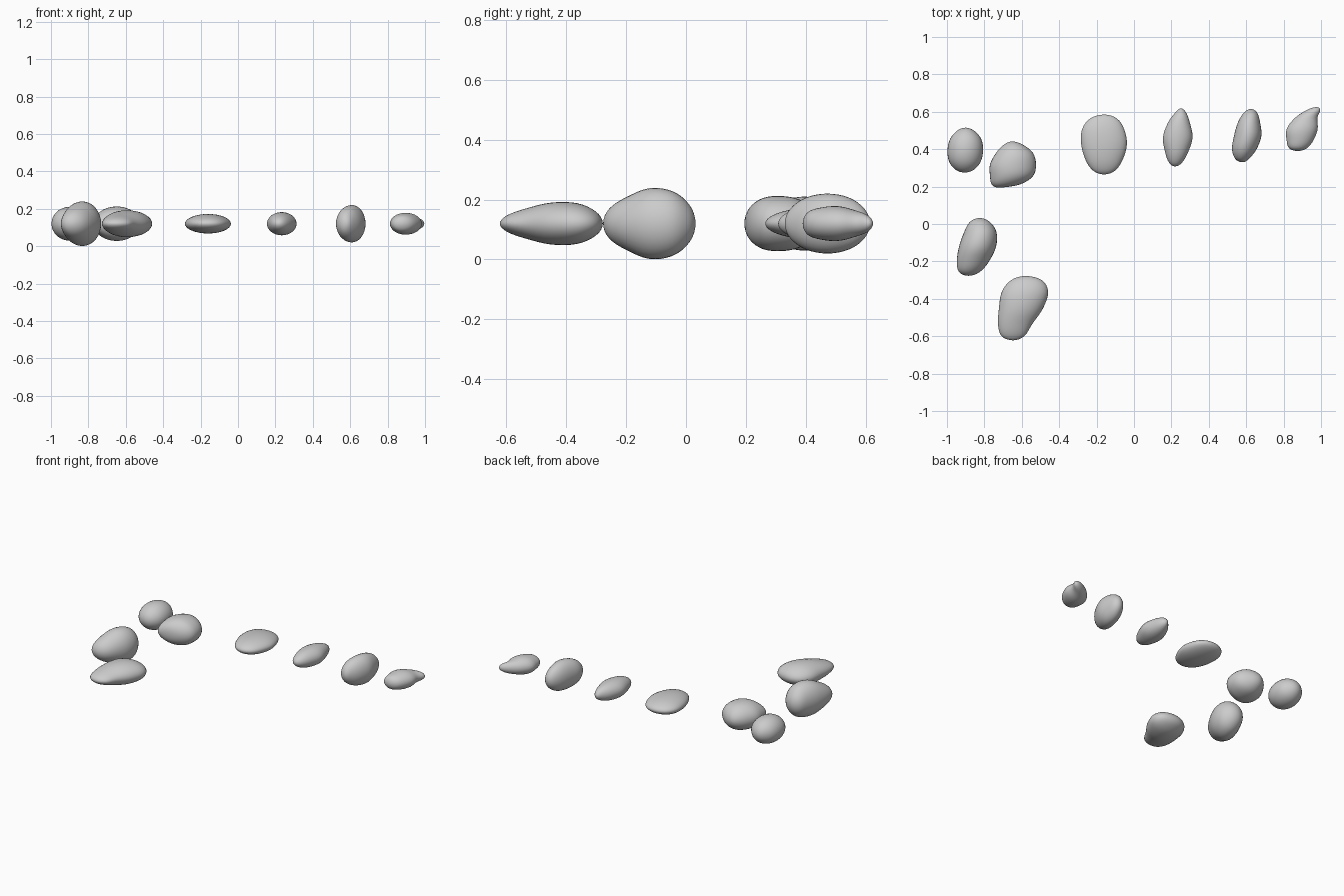
import bpy, bmesh, math

if "Cube" in bpy.data.objects:
    bpy.data.objects.remove(bpy.data.objects["Cube"])

stone = bpy.data.materials.new("grey_stone")
stone.diffuse_color = (0.6, 0.6, 0.6, 1)
stone.use_nodes = True
stone.node_tree.nodes["Principled BSDF"].inputs["Base Color"].default_value = stone.diffuse_color
RINGS, SIDES, MID_Z = 24, 32, 0.12


def spline(values, t):
    """Smooth curve through values; the first and last are phantom end points."""
    u = t * (len(values) - 3)
    i = min(int(u), len(values) - 4)
    u -= i
    a, b, c, d = values[i:i + 4]
    return 0.5 * (2 * b + (c - a) * u + (2 * a - 5 * b + 4 * c - d) * u * u
                  + (3 * b - a - 3 * c + d) * u ** 3)


def pebble(name, y0, y1, x_mid, widths, heights):
    """Rounded stone lofted along y through elliptical sections."""
    x_mid = [x_mid[1]] + x_mid + [x_mid[-2]]
    closed = [[-v[0], 0] + v + [0, -v[-1]] for v in (widths, heights)]
    bm = bmesh.new()
    rings = []
    for r in range(RINGS + 1):
        t = r / RINGS
        y = (y0 + y1) / 2 - (y1 - y0) / 2 * math.cos(math.pi * t)
        x = spline(x_mid, t)
        if r in (0, RINGS):
            rings.append([bm.verts.new((x, y, MID_Z))])
            continue
        w, h = (spline(v, t) for v in closed)
        angles = [2 * math.pi * s / SIDES for s in range(SIDES)]
        rings.append([bm.verts.new((x + w * math.cos(a), y, MID_Z + h * math.sin(a)))
                      for a in angles])
    for lo, hi in zip(rings, rings[1:]):
        for s in range(SIDES):
            n = (s + 1) % SIDES
            if len(lo) == 1:
                bm.faces.new((lo[0], hi[n], hi[s]))
            elif len(hi) == 1:
                bm.faces.new((lo[s], lo[n], hi[0]))
            else:
                bm.faces.new((lo[s], lo[n], hi[n], hi[s]))
    bmesh.ops.recalc_face_normals(bm, faces=bm.faces)
    for f in bm.faces:
        f.smooth = True
    mesh = bpy.data.meshes.new(name)
    bm.to_mesh(mesh)
    bm.free()
    mesh.materials.append(stone)
    bpy.context.collection.objects.link(bpy.data.objects.new(name, mesh))


def dome(h):
    """Height profile of a plain rounded stone."""
    return [h * k for k in (0.5, 0.87, 1, 0.87, 0.5)]


# Left cluster
pebble("round_pebble", 0.275, 0.515, [-0.905, -0.905, -0.904, -0.902, -0.90, -0.90, -0.90],
       [0.05, 0.085, 0.095, 0.083, 0.045], dome(0.09))
pebble("lumpy_pebble", 0.195, 0.441, [-0.72, -0.685, -0.655, -0.647, -0.639, -0.645, -0.65],
       [0.075, 0.115, 0.123, 0.099, 0.05], [0.052, 0.085, 0.092, 0.08, 0.045])
pebble("tall_pebble", -0.277, 0.032, [-0.885, -0.88, -0.861, -0.837, -0.822, -0.824, -0.825],
       [0.056, 0.086, 0.099, 0.087, 0.053], [0.05, 0.088, 0.118, 0.108, 0.063])
pebble("front_pebble", -0.622, -0.278, [-0.647, -0.647, -0.636, -0.604, -0.583, -0.575, -0.58],
       [0.061, 0.091, 0.118, 0.124, 0.083], [0.027, 0.05, 0.07, 0.068, 0.04])

# Row to the right
pebble("flat_pebble", 0.265, 0.585, [-0.16, -0.16, -0.16, -0.16, -0.165, -0.163, -0.16],
       [0.06, 0.10, 0.122, 0.113, 0.072], dome(0.052))
pebble("narrow_pebble", 0.308, 0.618, [0.22, 0.222, 0.228, 0.234, 0.24, 0.25, 0.25],
       [0.035, 0.062, 0.079, 0.059, 0.028], dome(0.062))
pebble("upright_pebble", 0.33, 0.615, [0.58, 0.578, 0.59, 0.608, 0.615, 0.623, 0.625],
       [0.037, 0.066, 0.073, 0.059, 0.035], dome(0.1))
pebble("pointed_pebble", 0.39, 0.625, [0.875, 0.877, 0.888, 0.899, 0.92, 0.96, 0.975],
       [0.048, 0.072, 0.083, 0.06, 0.036], [0.037, 0.053, 0.058, 0.044, 0.026])
